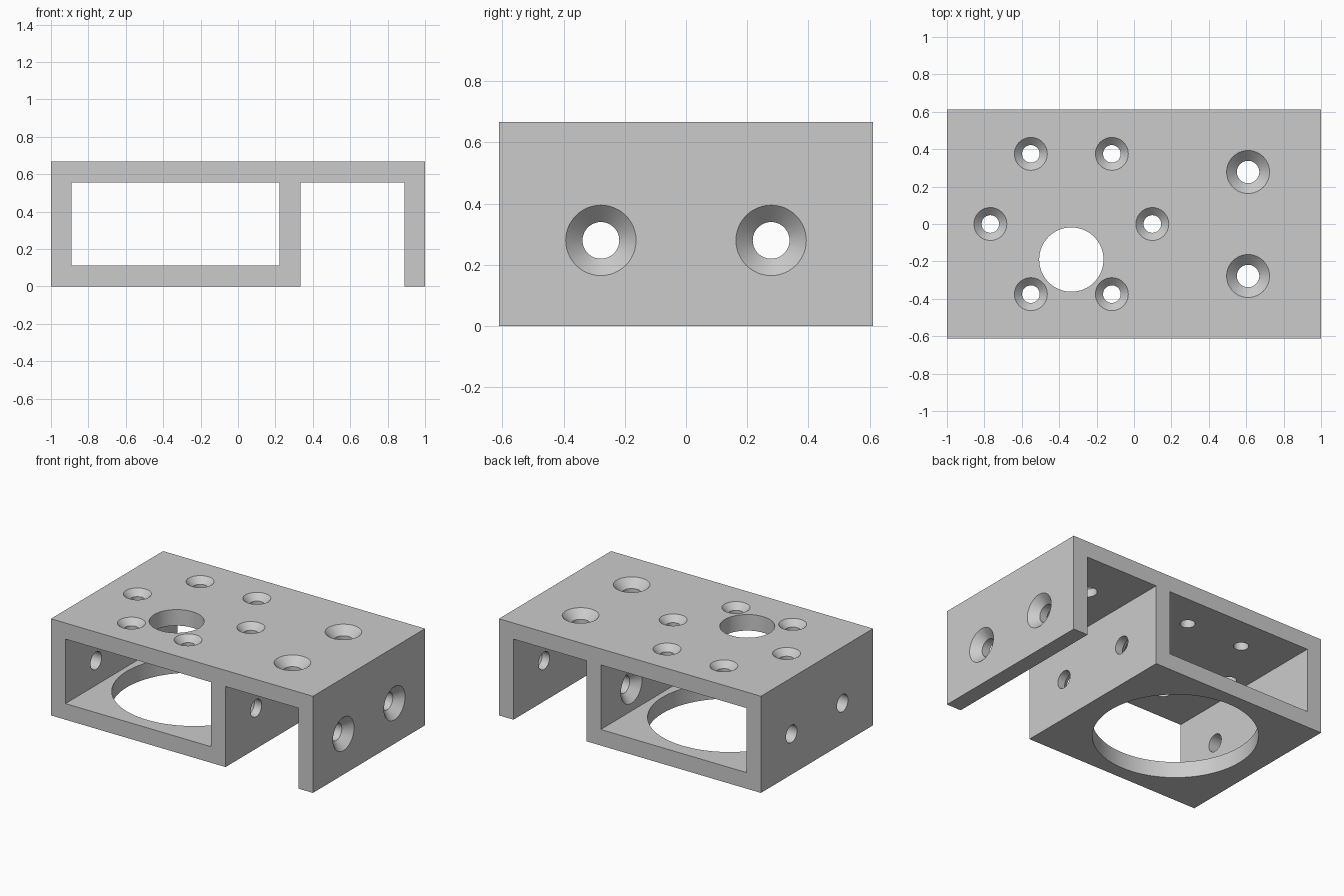
import bpy, bmesh, math
from mathutils import Vector, Matrix

cube = bpy.data.objects.get("Cube")
if cube:
    bpy.data.objects.remove(cube, do_unlink=True)

HALF_Y = 0.611          # half depth
HEIGHT = 0.667
WALL = 0.111            # plate thickness
BOX_RIGHT = 0.333       # outer face of the middle wall
CENTRE_X = -0.335       # centre of the closed bay

grey = bpy.data.materials.new("plain grey")
grey.use_nodes = True
grey.diffuse_color = (0.6, 0.6, 0.6, 1)
grey.node_tree.nodes["Principled BSDF"].inputs["Base Color"].default_value = (0.6, 0.6, 0.6, 1)


def to_object(bm, name):
    bmesh.ops.recalc_face_normals(bm, faces=bm.faces)
    mesh = bpy.data.meshes.new(name)
    bm.to_mesh(mesh)
    bm.free()
    obj = bpy.data.objects.new(name, mesh)
    bpy.context.collection.objects.link(obj)
    mesh.materials.append(grey)
    return obj


def extrude_profile(name, points, half_depth):
    """Extrude an x-z outline along y."""
    bm = bmesh.new()
    face = bm.faces.new([bm.verts.new((x, -half_depth, z)) for x, z in points])
    new = bmesh.ops.extrude_face_region(bm, geom=[face])["geom"]
    verts = [v for v in new if isinstance(v, bmesh.types.BMVert)]
    bmesh.ops.translate(bm, verts=verts, vec=(0, 2 * half_depth, 0))
    return to_object(bm, name)


def drill(bm, location, direction, radius, sink=None, segments=48):
    """Add a bit that enters a plate at location, with an optional 45 degree countersink."""
    over = 0.03
    profile = [(radius, -over), (radius, WALL + over)]
    if sink:
        profile = [(sink + over, -over), (radius, sink - radius), (radius, WALL + over)]
    turn = Vector(direction).to_track_quat('Z', 'Y').to_matrix().to_4x4()
    place = Matrix.Translation(location) @ turn
    rings = []
    for r, depth in profile:
        angles = [2 * math.pi * i / segments for i in range(segments)]
        rings.append([bm.verts.new(place @ Vector((r * math.cos(a), r * math.sin(a), depth)))
                      for a in angles])
    for low, high in zip(rings, rings[1:]):
        for i in range(segments):
            j = (i + 1) % segments
            bm.faces.new((low[i], low[j], high[j], high[i]))
    bm.faces.new(rings[0][::-1])
    bm.faces.new(rings[-1])


def cut(target, cutter):
    mod = target.modifiers.new("cut", 'BOOLEAN')
    mod.operation = 'DIFFERENCE'
    mod.solver = 'EXACT'
    mod.object = cutter
    bpy.context.view_layer.objects.active = target
    bpy.ops.object.modifier_apply(modifier=mod.name)
    bpy.data.objects.remove(cutter, do_unlink=True)


# Bracket body: solid block with an open slot on the right
under = HEIGHT - WALL
bracket = extrude_profile("mounting_bracket", [
    (-1, 0), (BOX_RIGHT, 0), (BOX_RIGHT, under), (1 - WALL, under),
    (1 - WALL, 0), (1, 0), (1, HEIGHT), (-1, HEIGHT)], HALF_Y)

# Closed rectangular bay through the left part
x0, x1 = -1 + WALL, BOX_RIGHT - WALL
cut(bracket, extrude_profile("bay_cutter", [
    (x0, WALL), (x1, WALL), (x1, under), (x0, under)], HALF_Y + 0.1))

# All drilled holes
bits = bmesh.new()
down, right, left = (0, 0, -1), (1, 0, 0), (-1, 0, 0)
for i in range(6):      # ring of countersunk screws on top
    a = i * math.pi / 3
    drill(bits, (CENTRE_X + 0.433 * math.cos(a), 0.433 * math.sin(a), HEIGHT),
          down, 0.047, 0.088)
for y in (-0.278, 0.278):
    drill(bits, (0.61, y, HEIGHT), down, 0.06, 0.115)      # top, over the slot
    drill(bits, (1, y, 0.28), left, 0.06, 0.115)           # outer wall
    drill(bits, (x1, y, 0.28), right, 0.06, 0.115)         # middle wall
    drill(bits, (-1, y, 0.28), right, 0.06)                # far wall, plain
drill(bits, (CENTRE_X, -0.19, HEIGHT), down, 0.172, segments=64)   # cable hole
drill(bits, (CENTRE_X, 0, WALL), down, 0.515, segments=96)         # large floor opening
cut(bracket, to_object(bits, "hole_cutter"))

# Smooth hole walls, sharp edges
bpy.ops.object.select_all(action='DESELECT')
bracket.select_set(True)
bpy.context.view_layer.objects.active = bracket
bpy.ops.object.shade_smooth_by_angle(angle=math.radians(30))
